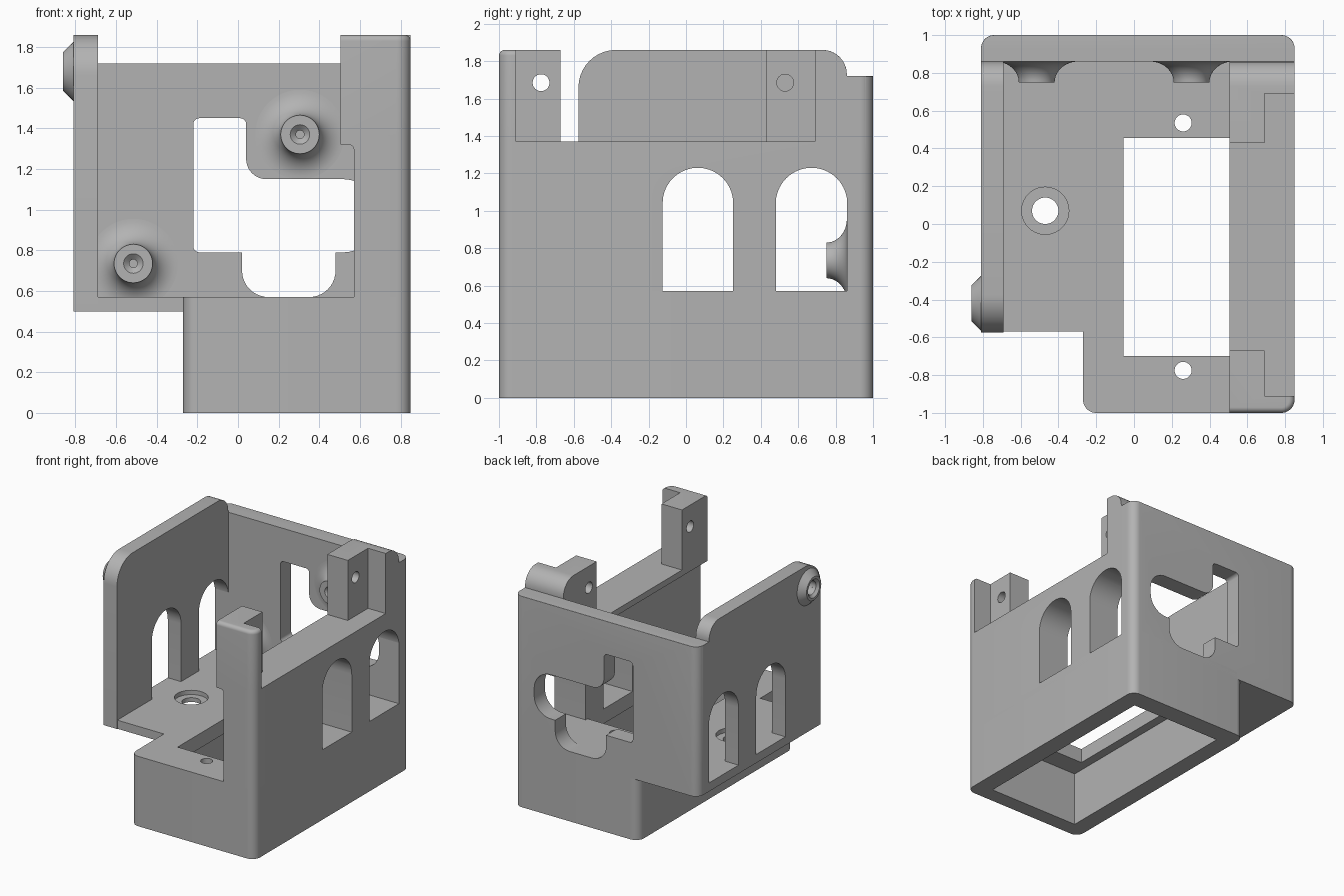
import bpy, bmesh, math
from mathutils import Vector

if "Cube" in bpy.data.objects:
    bpy.data.objects.remove(bpy.data.objects["Cube"])

grey = bpy.data.materials.new("plain grey")
grey.use_nodes = True
colour = (0.45, 0.45, 0.45, 1)
grey.diffuse_color = colour
grey.node_tree.nodes["Principled BSDF"].inputs["Base Color"].default_value = colour

# Shared levels of the housing
L, R, F, B = -0.81, 0.85, -1.0, 1.0     # outer left side, right side, front, back
INNER_BACK, FLOOR, SLAB = 0.86, 0.57, 0.5
RAIL, TOP = 1.37, 1.86


def finish(bm, name):
    bmesh.ops.recalc_face_normals(bm, faces=bm.faces)
    mesh = bpy.data.meshes.new(name)
    bm.to_mesh(mesh)
    bm.free()
    mesh.materials.append(grey)
    ob = bpy.data.objects.new(name, mesh)
    bpy.context.collection.objects.link(ob)
    return ob


def rounded(corners, steps=10):
    """Outline whose corners (a, b, radius) are filleted."""
    out = []
    for i, c in enumerate(corners):
        p = Vector(c[:2])
        if len(c) < 3:
            out.append(p)
            continue
        u = (Vector(corners[i - 1][:2]) - p).normalized()
        v = (Vector(corners[(i + 1) % len(corners)][:2]) - p).normalized()
        for k in range(steps + 1):          # right-angled corners only
            t = k / steps * math.pi / 2
            out.append(p + c[2] * ((1 - math.sin(t)) * u + (1 - math.cos(t)) * v))
    return out


def prism(name, corners, axis, lo, hi, soften=None, width=0.0):
    place = {"x": lambda a, b, c: (c, a, b),
             "y": lambda a, b, c: (a, c, b),
             "z": lambda a, b, c: (a, b, c)}[axis]
    bm = bmesh.new()
    face = bm.faces.new([bm.verts.new(place(p[0], p[1], lo)) for p in rounded(corners)])
    new = bmesh.ops.extrude_face_region(bm, geom=[face])["geom"]
    bmesh.ops.translate(bm, vec=place(0, 0, hi - lo),
                        verts=[g for g in new if isinstance(g, bmesh.types.BMVert)])
    bmesh.ops.recalc_face_normals(bm, faces=bm.faces)
    if soften:
        edges = [e for e in bm.edges if soften((e.verts[0].co + e.verts[1].co) / 2)]
        bmesh.ops.bevel(bm, geom=edges, offset=width, segments=8, profile=0.5,
                        affect="EDGES", clamp_overlap=True)
    return finish(bm, name)


def rect(a0, b0, a1, b1):
    return [(a0, b0), (a1, b0), (a1, b1), (a0, b1)]


def disc(a, b, r, n=40):
    return [(a + r * math.cos(2 * math.pi * i / n), b + r * math.sin(2 * math.pi * i / n))
            for i in range(n)]


def lathe(name, profile, origin, direction, n=48):
    """Turn a closed (radius, height) profile about a direction."""
    bm = bmesh.new()
    verts = [bm.verts.new((r, 0, h)) for r, h in profile]
    edges = [bm.edges.new((verts[i - 1], verts[i])) for i in range(len(verts))]
    bmesh.ops.spin(bm, geom=verts + edges, cent=(0, 0, 0), axis=(0, 0, 1),
                   angle=2 * math.pi, steps=n, use_merge=True)
    bmesh.ops.remove_doubles(bm, verts=bm.verts, dist=1e-5)
    ob = finish(bm, name)
    turn = Vector((0, 0, 1)).rotation_difference(Vector(direction)).to_matrix().to_4x4()
    ob.data.transform(turn)
    ob.location = origin
    return ob


def cut(ob, *cutters):
    for c in cutters:
        c.hide_render = True
        mod = ob.modifiers.new("cut", "BOOLEAN")
        mod.operation, mod.solver, mod.object = "DIFFERENCE", "EXACT", c
    bpy.context.view_layer.update()
    result = ob.evaluated_get(bpy.context.evaluated_depsgraph_get())
    mesh = bpy.data.meshes.new_from_object(result)
    ob.modifiers.clear()
    ob.data = mesh
    for c in cutters:
        bpy.data.objects.remove(c)


def arches(lo, hi):
    out = []
    for a, b in ((-0.125, 0.252), (0.48, 0.862)):
        r = (b - a) * 0.499
        out.append(prism("arch_cut", [(a, FLOOR), (b, FLOOR), (b, 1.23, r), (a, 1.23, r)],
                         "x", lo, hi))
    return out


# Lower box: hollow from below, with a window and two screw holes in its roof
lower_box = prism("lower_box", [(-0.27, F, 0.07), (R, F, 0.07), (R, B, 0.07), (-0.27, B, 0.07)],
                  "z", 0, FLOOR)
cut(lower_box,
    prism("cavity_cut", rect(-0.13, -0.87, 0.70, 0.84), "z", -0.1, 0.45),
    prism("window_cut", rect(-0.055, -0.70, 0.57, 0.455), "z", 0.3, 0.8),
    *[prism("screw_cut", disc(0.26, y, 0.045), "z", 0.3, 0.8) for y in (-0.775, 0.535)])

# Side floor with a counterbored hole
side_floor = prism("side_floor", rect(L, -0.57, -0.25, 0.9), "z", SLAB, FLOOR)
cut(side_floor,
    prism("hole_cut", disc(-0.47, 0.07, 0.07), "z", 0.4, 0.7),
    prism("counterbore_cut", disc(-0.47, 0.07, 0.125), "z", 0.535, 0.7))

# Back wall with its stepped opening
back_wall = prism("back_wall", [(L, INNER_BACK), (R, INNER_BACK), (R, B, 0.07), (L, B, 0.07)],
                  "z", SLAB, 1.72,
                  lambda m: m.z > 1.71 and m.y > INNER_BACK + 0.08 and abs(m.x) < 0.84, 0.05)
cut(back_wall, prism("opening_cut", [
    (-0.22, 0.79, 0.03), (0.02, 0.79), (0.02, FLOOR, 0.13), (0.48, FLOOR, 0.13),
    (0.48, 0.79), (0.67, 0.79, 0.15), (0.67, 1.15, 0.15), (0.04, 1.15, 0.1),
    (0.04, 1.45, 0.03), (-0.22, 1.45, 0.03)], "y", 0.8, 1.1))

# Tall wall on the -x side, with arches and a blind screw hole
tall_wall = prism("tall_side_wall", [(-0.575, SLAB), (INNER_BACK, SLAB),
                  (INNER_BACK, TOP, 0.13), (-0.575, TOP, 0.2)], "x", L, -0.69)
cut(tall_wall, *arches(-1, -0.6),
    prism("blind_hole_cut", disc(-0.42, 1.68, 0.055), "x", -0.9, -0.75))

# Thick wall on the +x side, with an inward rail along its top
low_wall = prism("low_side_wall", [(0.57, SLAB), (R, SLAB), (R, RAIL), (0.505, RAIL),
                 (0.505, 1.32), (0.57, 1.32, 0.025)], "y", F, INNER_BACK,
                 lambda m: m.x > 0.84 and m.y < -0.99 and abs(m.z - 0.935) < 0.1, 0.07)
cut(low_wall, *arches(0.4, 1))

# Mounting posts standing on the rail
front_post = prism("front_post", [(0.505, F), (R, F, 0.07), (R, -0.91), (0.69, -0.91),
                   (0.69, -0.67), (0.505, -0.67)], "z", RAIL, TOP,
                   lambda m: m.z > TOP - 0.01 and m.y < -0.915, 0.03)
rear_post = prism("rear_post", [(0.505, 0.43), (0.69, 0.43), (0.69, 0.69), (R, 0.69),
                  (R, INNER_BACK), (0.505, INNER_BACK)], "z", RAIL, TOP,
                  lambda m: m.z > TOP - 0.01 and m.y > INNER_BACK - 0.01, 0.13)
for post, y in ((front_post, -0.775), (rear_post, 0.53)):
    cut(post, prism("post_hole_cut", disc(y, 1.685, 0.045), "x", 0.4, 0.95))

# Flared standoffs inside the back wall
flare = [(0.22 - 0.125 * math.cos(t), 0.11 - 0.11 * math.sin(t))
         for t in (i / 12 * math.pi / 2 for i in range(13))]
standoff = [(0, 0.05), (0.02, 0.05), (0.02, 0.085), (0.048, 0.11)] + flare + [(0, 0)]
for name, x, z in (("upper_standoff", 0.305, 1.37), ("lower_standoff", -0.515, 0.735)):
    lathe(name, standoff, (x, INNER_BACK, z), (0, -1, 0))

# Tapered boss outside the tall wall
lathe("side_boss", [(0.055, 0), (0.055, 0.03), (0.075, 0.05), (0.095, 0.05), (0.145, 0)],
      (L, -0.42, 1.68), (-1, 0, 0))

# Smooth curved faces, keep sharp edges
bpy.ops.object.select_all(action="DESELECT")
for ob in bpy.context.collection.objects:
    if ob.type == "MESH" and ob.data.materials and ob.data.materials[0] == grey:
        ob.select_set(True)
        bpy.context.view_layer.objects.active = ob
bpy.ops.object.shade_smooth_by_angle(angle=math.radians(30))
